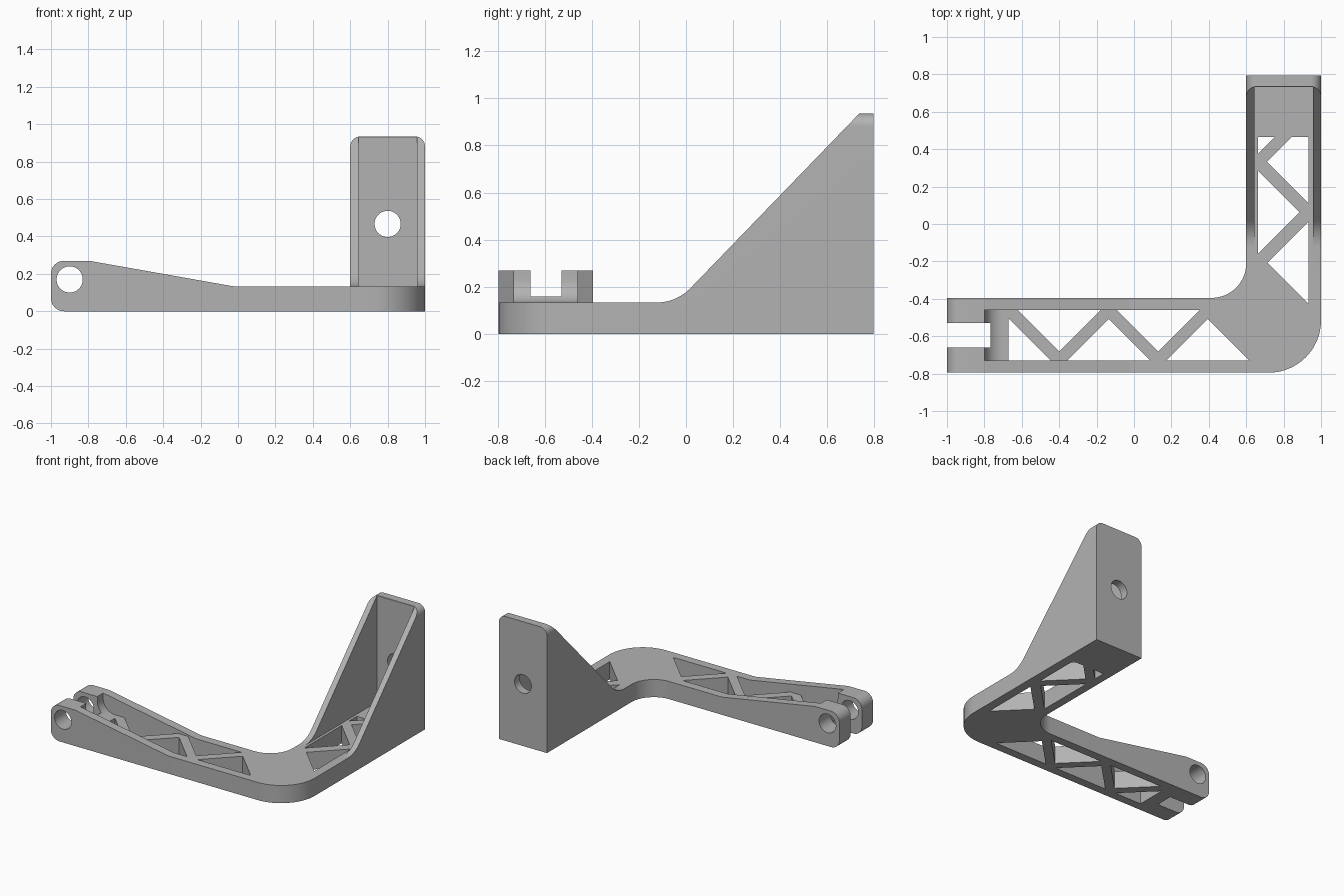
import bpy, bmesh
from math import sin, cos, radians

if "Cube" in bpy.data.objects:
    bpy.data.objects.remove(bpy.data.objects["Cube"], do_unlink=True)

grey = bpy.data.materials.new("plain grey")
grey.use_nodes = True
grey.diffuse_color = (0.45, 0.45, 0.45, 1)
grey.node_tree.nodes["Principled BSDF"].inputs["Base Color"].default_value = (0.45, 0.45, 0.45, 1)


def arc(cx, cy, r, start, end, steps=12):
    angles = [radians(start + (end - start) * i / steps) for i in range(steps + 1)]
    return [(cx + r * cos(a), cy + r * sin(a)) for a in angles]


def rect(u0, u1, v0, v1):
    return [(u0, v0), (u1, v0), (u1, v1), (u0, v1)]


def prism(name, outlines, axis, lo, hi):
    """Extrude 2D outlines along an axis; outline uses the other two axes in order."""
    place = {"x": lambda u, v, w: (w, u, v),
             "y": lambda u, v, w: (u, w, v),
             "z": lambda u, v, w: (u, v, w)}[axis]
    bm = bmesh.new()
    for outline in outlines:
        a, b = ([bm.verts.new(place(u, v, w)) for u, v in outline] for w in (lo, hi))
        bm.faces.new(a)
        bm.faces.new(b)
        for i in range(len(a)):
            bm.faces.new((a[i - 1], a[i], b[i], b[i - 1]))
    bmesh.ops.recalc_face_normals(bm, faces=bm.faces)
    mesh = bpy.data.meshes.new(name)
    bm.to_mesh(mesh)
    bm.free()
    mesh.materials.append(grey)
    obj = bpy.data.objects.new(name, mesh)
    bpy.context.collection.objects.link(obj)
    return obj


def combine(obj, other, operation):
    mod = obj.modifiers.new(operation, "BOOLEAN")
    mod.operation, mod.solver, mod.object = operation, "EXACT", other
    bpy.context.view_layer.objects.active = obj
    bpy.ops.object.modifier_apply(modifier=mod.name)
    bpy.data.objects.remove(other, do_unlink=True)


BASE, TOP, HALF = 0.133, 0.935, 0.795   # base height, full height, half depth
MID = -0.595                            # centre line of the long arm

# Long arm: rounded fork end, tapering down to the base height
arm = prism("bracket", [
    arc(-0.93, 0.07, 0.07, 270, 180) + arc(-0.93, 0.2, 0.07, 180, 90)
    + arc(-0.81, 0.12, 0.15, 90, 80, 4)
    + arc(-0.01, 0.283, 0.15, 260, 270, 4) + [(0.1, BASE), (0.1, 0)]],
    "y", -HALF, MID + 0.2)

# Pocket between the raised walls, with a concave fillet behind the fork
pocket = [(-0.8, 0.4)] + arc(-0.7, BASE + 0.1, 0.1, 180, 270) + [(0.05, BASE), (0.05, 0.4)]
combine(arm, prism("pocket", [pocket], "y", MID - 0.135, MID + 0.135), "DIFFERENCE")
combine(arm, prism("fork_slot", [rect(-1.1, -0.767, -0.1, 0.4)], "y",
                   MID - 0.066, MID + 0.066), "DIFFERENCE")
combine(arm, prism("pin_hole", [arc(-0.9, 0.17, 0.07, 0, 352.5, 47)], "y", -1, 0), "DIFFERENCE")

# Upright: gusset side walls and back plate with rounded top corners
upright = prism("upright", [
    [(-0.2, 0), (-0.2, BASE)] + arc(-0.125, BASE + 0.2, 0.2, 270, 315, 8)
    + [(TOP - 0.2, TOP), (HALF, TOP), (HALF, 0)]], "x", 0.6, 1)
rounded = [(0.6, -0.1), (1, -0.1)] + arc(0.945, TOP - 0.055, 0.055, 0, 90) \
    + arc(0.655, TOP - 0.055, 0.055, 90, 180)
combine(upright, prism("round_top", [rounded], "y", -0.5, 1), "INTERSECT")
combine(upright, prism("inner_space", [rect(0.643, 0.957, BASE, 1.2)], "y", -0.3, 0.733),
        "DIFFERENCE")
combine(upright, prism("bolt_hole", [arc(0.8, 0.467, 0.07, 0, 352.5, 47)], "y", 0.6, 1),
        "DIFFERENCE")

# Corner plate joining the two, rounded inside and outside
corner = prism("corner", [
    [(0, MID + 0.2), (0, -HALF)] + arc(0.72, -HALF + 0.28, 0.28, 270, 360, 20)
    + [(1, -0.13), (0.6, -0.13)] + arc(0.415, MID + 0.385, 0.185, 0, -90, 16)],
    "z", 0, BASE)
combine(arm, corner, "UNION")
combine(arm, upright, "UNION")

# Triangular openings that leave zigzag ribs in both arms
lo, hi = MID - 0.135, MID + 0.135
openings = [[(-0.67, lo), (-0.67, lo + 0.225), (-0.445, lo)]]
for i in range(2):
    x = -0.4 + 0.53 * i
    openings.append([(x - 0.222, hi), (x, hi - 0.222), (x + 0.222, hi)])
    x += 0.265
    openings.append([(x - 0.222, lo), (x, lo + 0.222), (x + 0.222, lo)])
left, right, back = 0.663, 0.932, 0.465
openings += [
    [(left, back), (left + 0.09, back), (left, back - 0.09)],
    [(right, back), (right, 0.113), (0.711, 0.334), (0.842, back)],
    [(left, 0.285), (left + 0.222, 0.063), (left, -0.159)],
    [(right, 0.011), (right, -0.425), (0.714, -0.207)]]
combine(arm, prism("openings", openings, "z", -0.1, 0.3), "DIFFERENCE")

# Merge flat regions and keep crisp edges
bm = bmesh.new()
bm.from_mesh(arm.data)
bmesh.ops.remove_doubles(bm, verts=bm.verts, dist=0.0002)
bmesh.ops.dissolve_limit(bm, angle_limit=radians(0.5), verts=bm.verts, edges=bm.edges)
bm.to_mesh(arm.data)
bm.free()
bpy.ops.object.select_all(action="DESELECT")
arm.select_set(True)
bpy.context.view_layer.objects.active = arm
bpy.ops.object.shade_smooth_by_angle(angle=radians(30))
